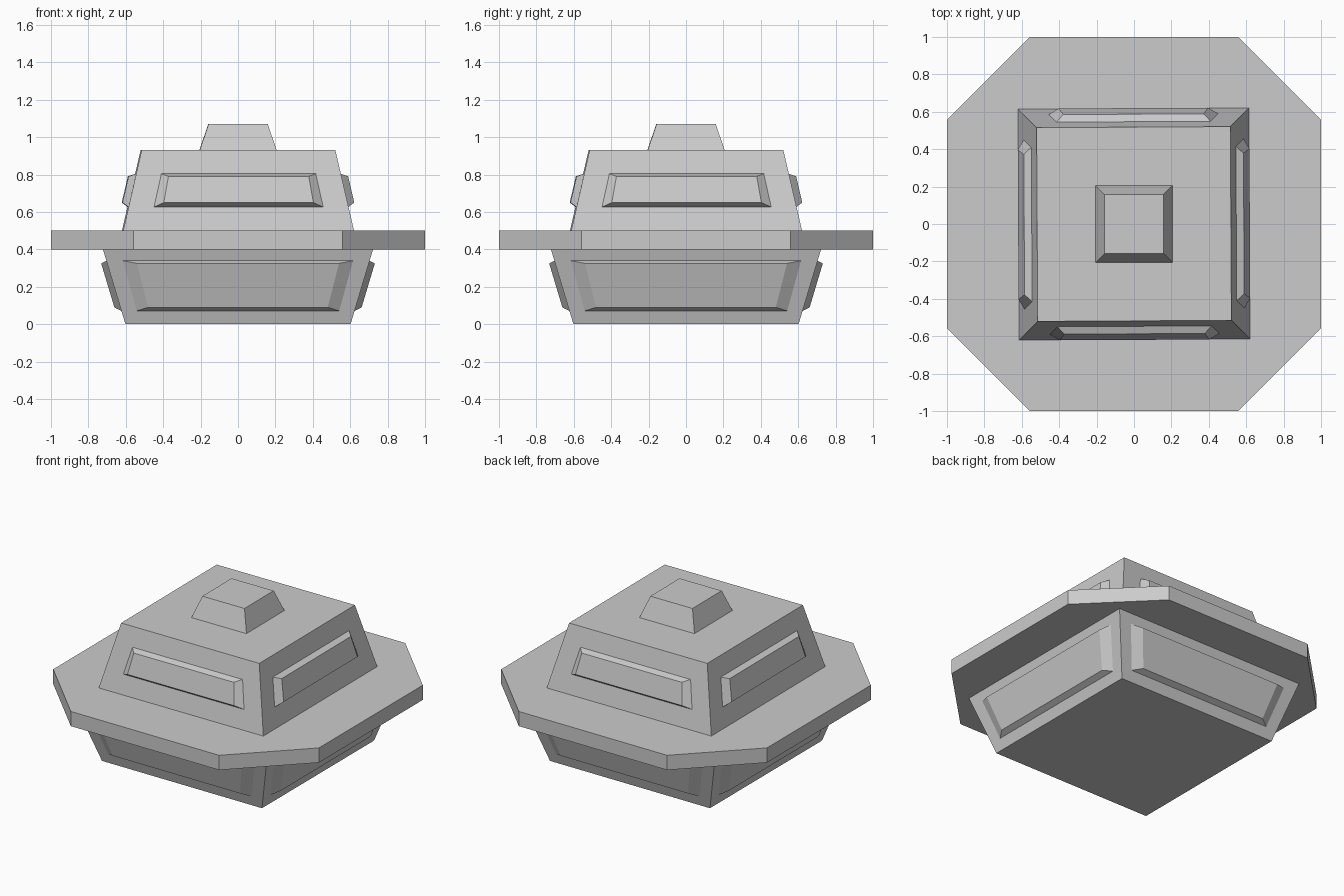
import bpy
import bmesh
import math
from mathutils import Matrix

cube = bpy.data.objects.get("Cube")
if cube:
    bpy.data.objects.remove(cube, do_unlink=True)

# One flat grey for the whole model
GREY = (0.6, 0.6, 0.6, 1.0)
grey = bpy.data.materials.new("plain grey")
grey.use_nodes = True
grey.diffuse_color = GREY
grey.node_tree.nodes["Principled BSDF"].inputs["Base Color"].default_value = GREY


def loft(name, lower, upper, turn=0.0):
    """Closed solid between two matching rings of points."""
    bm = bmesh.new()
    a = [bm.verts.new(p) for p in lower]
    b = [bm.verts.new(p) for p in upper]
    n = len(a)
    bm.faces.new(a[::-1])
    bm.faces.new(b)
    for i in range(n):
        j = (i + 1) % n
        bm.faces.new((a[i], a[j], b[j], b[i]))
    bmesh.ops.transform(bm, matrix=Matrix.Rotation(turn, 4, 'Z'), verts=bm.verts)
    bmesh.ops.recalc_face_normals(bm, faces=bm.faces)
    mesh = bpy.data.meshes.new(name)
    bm.to_mesh(mesh)
    bm.free()
    mesh.materials.append(grey)
    obj = bpy.data.objects.new(name, mesh)
    bpy.context.collection.objects.link(obj)
    return obj


def square(h, z):
    return [(-h, -h, z), (h, -h, z), (h, h, z), (-h, h, z)]


def octagon(h, c, z):
    return [(-c, -h, z), (c, -h, z), (h, -c, z), (h, c, z),
            (c, h, z), (-c, h, z), (-h, c, z), (-h, -c, z)]


def panels(prefix, body, outer, inner, raise_by, turn=0.0):
    """Raised bevelled panel on each of the four sloping sides of a body.
    outer and inner are (low z, low half width, high z, high half width)."""
    h0, z0, h1, z1 = body

    def ring(shape, out):
        zl, ul, zh, uh = shape
        y = lambda z: -(h0 + (h1 - h0) * (z - z0) / (z1 - z0)) - out
        return [(-ul, y(zl), zl), (ul, y(zl), zl), (uh, y(zh), zh), (-uh, y(zh), zh)]

    for i, side in enumerate(("front", "left", "back", "right")):
        loft(f"{prefix}_{side}", ring(outer, -0.002), ring(inner, raise_by),
             turn + i * math.pi / 2)


# Lower body, widening upward, with large side panels
lower = (0.602, 0.0, 0.722, 0.4)
loft("lower_body", square(0.602, 0.0), square(0.722, 0.4))
panels("lower_panel", lower, (0.07, 0.545, 0.34, 0.62),
       (0.09, 0.48, 0.325, 0.54), 0.032)

# Eight-sided plate around the middle
loft("rim_plate", octagon(1.0, 0.558, 0.4), octagon(1.0, 0.558, 0.5))

# Upper body, narrowing upward, turned very slightly, with window panels
TURN = math.radians(0.3)
upper = (0.617, 0.5, 0.518, 0.93)
loft("upper_body", square(0.617, 0.5), square(0.518, 0.93), TURN)
panels("upper_panel", upper, (0.625, 0.455, 0.805, 0.415),
       (0.65, 0.40, 0.79, 0.375), 0.037, TURN)

# Small cap on the roof
loft("roof_cap", square(0.206, 0.93), square(0.158, 1.07), TURN)
